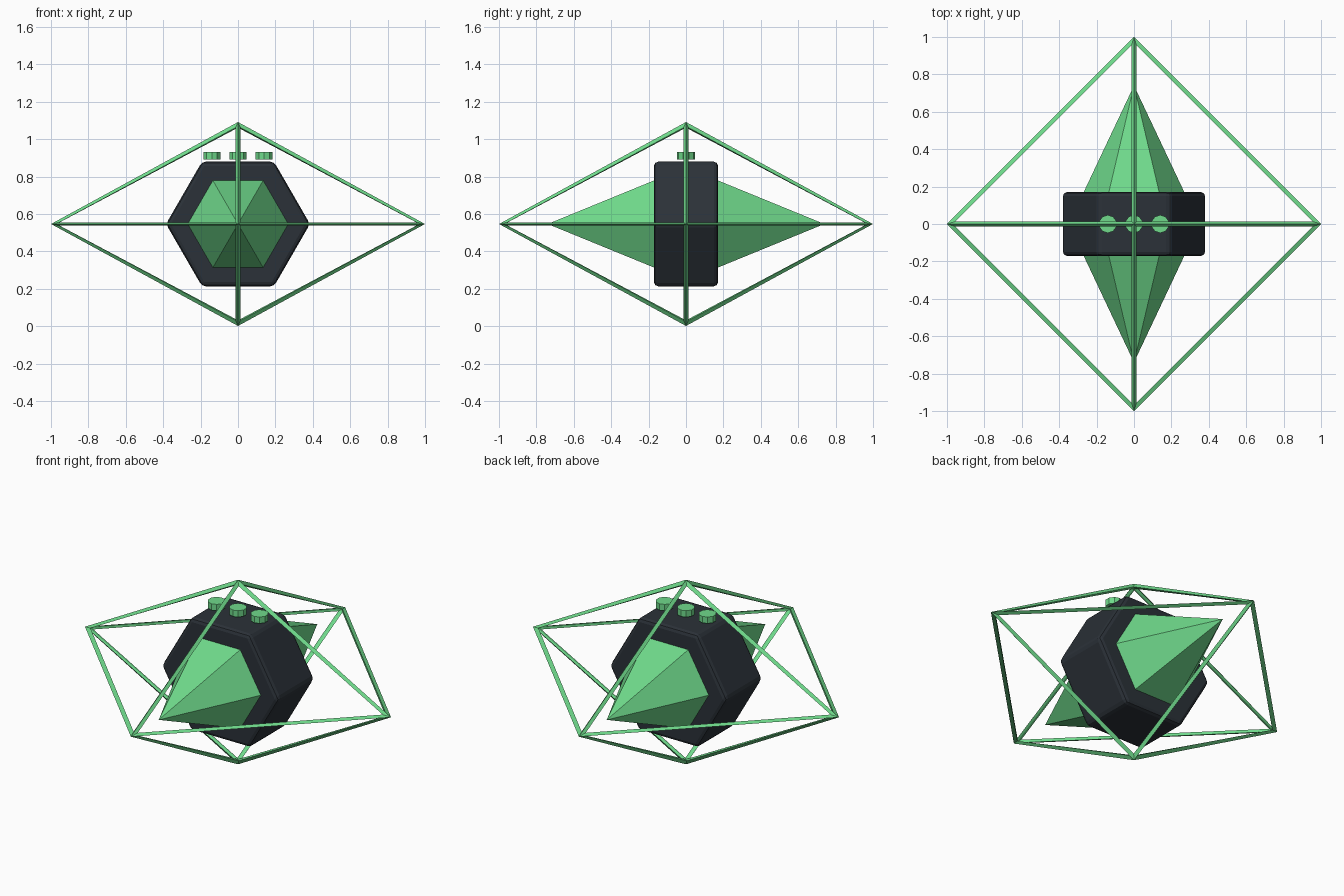
import bpy, bmesh, math
from mathutils import Matrix

if "Cube" in bpy.data.objects:
    bpy.data.objects.remove(bpy.data.objects["Cube"])

CZ = 0.547  # height of the centre


def material(name, rgb):
    m = bpy.data.materials.new(name)
    m.diffuse_color = (*rgb, 1)
    m.use_nodes = True
    m.node_tree.nodes["Principled BSDF"].inputs["Base Color"].default_value = m.diffuse_color
    return m


green = material("mint green", (0.16, 0.70, 0.26))
dark = material("dark slate", (0.024, 0.031, 0.040))


def add(name, bm, mat, loc):
    bmesh.ops.recalc_face_normals(bm, faces=bm.faces)
    me = bpy.data.meshes.new(name)
    bm.to_mesh(me)
    bm.free()
    me.materials.append(mat)
    ob = bpy.data.objects.new(name, me)
    ob.location = loc
    bpy.context.collection.objects.link(ob)
    return ob


def frustum(sides, r1, r2, depth, rot=None):
    bm = bmesh.new()
    bmesh.ops.create_cone(bm, cap_ends=True, segments=sides, radius1=r1,
                          radius2=r2, depth=depth, matrix=rot or Matrix())
    bmesh.ops.remove_doubles(bm, verts=bm.verts, dist=1e-5)
    return bm


def along_y(sign):
    # turn the axis to +-y with hexagon corners on the x axis
    return Matrix.Rotation(-sign * math.pi / 2, 4, "X") @ Matrix.Rotation(math.pi / 6, 4, "Z")


# Open octahedral cage
bm = bmesh.new()
R, H = 0.985, 0.53
ring = [bm.verts.new((R * x, R * y, 0)) for x, y in ((1, 0), (0, 1), (-1, 0), (0, -1))]
for z in (H, -H):
    tip = bm.verts.new((0, 0, z))
    for i in range(4):
        bm.faces.new((ring[i], ring[(i + 1) % 4], tip))
cage = add("cage", bm, green, (0, 0, CZ))
wire = cage.modifiers.new("bars", "WIREFRAME")
wire.thickness = 0.03
wire.use_even_offset = True
wire.use_replace = True

# Hexagonal body with rounded edges
probe = frustum(6, 0.385, 0.385, 0.342, along_y(1))
if max(v.co.x for v in probe.verts) < 0.38:  # put corners on the x axis
    bmesh.ops.rotate(probe, verts=probe.verts, matrix=Matrix.Rotation(math.pi / 6, 3, "Y"))
body = add("body", probe, dark, (0, 0, CZ))
bevel = body.modifiers.new("rounded edges", "BEVEL")
bevel.width = 0.022
bevel.segments = 2

# Front and back spikes
for name, s in (("front_spike", -1), ("back_spike", 1)):
    bm = frustum(6, 0.274, 0, 0.58, along_y(s))
    if max(v.co.x for v in bm.verts) < 0.27:
        bmesh.ops.rotate(bm, verts=bm.verts, matrix=Matrix.Rotation(math.pi / 6, 3, "Y"))
    add(name, bm, green, (0, s * 0.45, CZ))

# Row of buttons above the body
for i in (-1, 0, 1):
    add(f"button_{i + 2}", frustum(10, 0.048, 0.048, 0.038), green, (0.14 * i, 0, 0.912))
